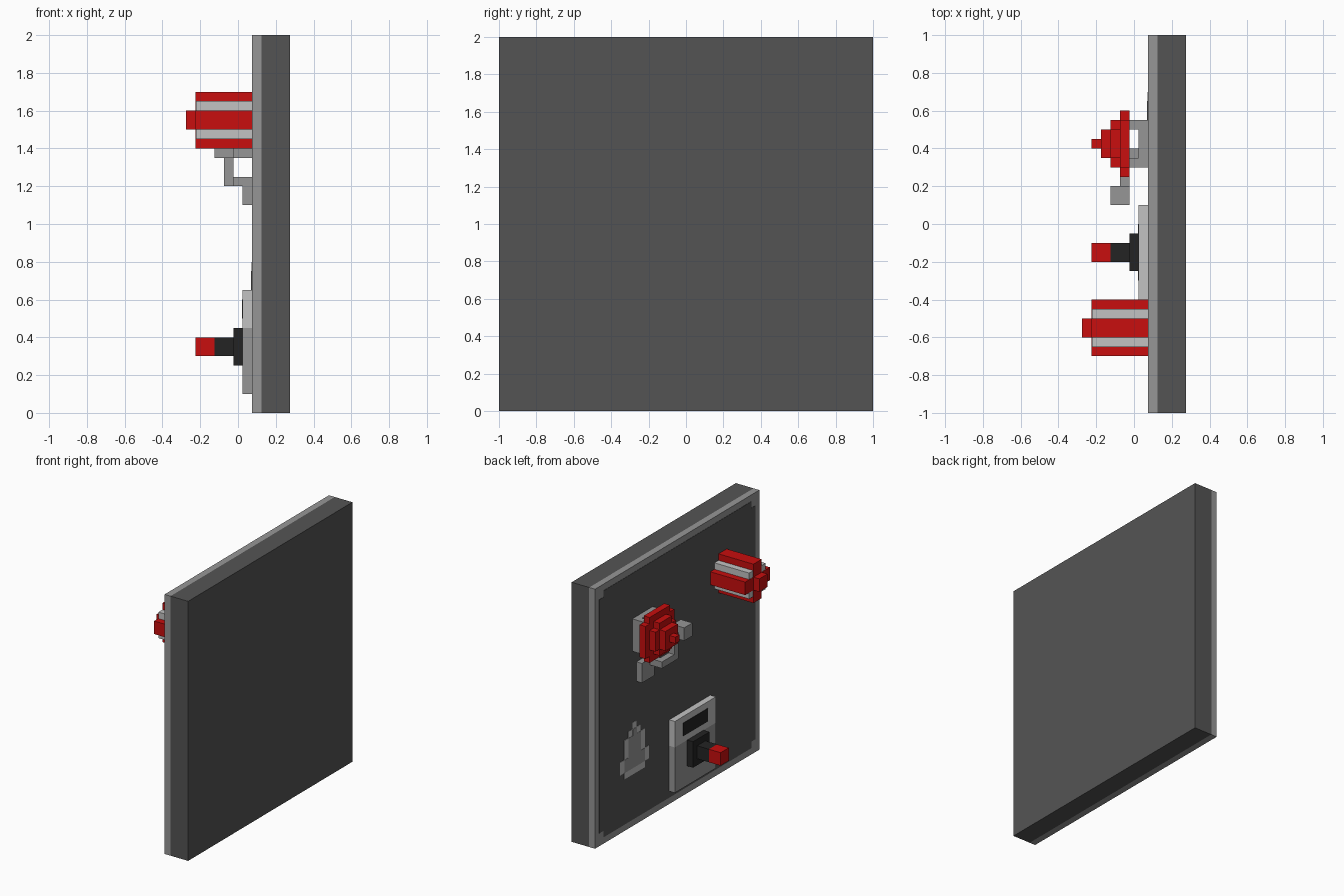
import bpy, bmesh

if "Cube" in bpy.data.objects:
    bpy.data.objects.remove(bpy.data.objects["Cube"], do_unlink=True)

V = 0.05      # step size of the blocky style
FACE = 0.075  # x of the panel's working face
SKIN = 0.004  # thickness of painted details


def material(name, srgb):
    rgb = [((c / 255 + 0.055) / 1.055) ** 2.4 if c > 10 else c / 255 / 12.92 for c in srgb]
    m = bpy.data.materials.new(name)
    m.use_nodes = True
    m.diffuse_color = (*rgb, 1)
    bsdf = m.node_tree.nodes["Principled BSDF"]
    bsdf.inputs["Base Color"].default_value = (*rgb, 1)
    bsdf.inputs["Roughness"].default_value = 0.8
    return m


DARK = material("dark grey", (84, 84, 84))
GREY = material("mid grey", (150, 150, 150))
LIGHT = material("light grey", (194, 194, 194))
RED = material("red", (200, 14, 14))
BLACK = material("black", (36, 36, 36))


def prism(name, x0, x1, outline, mat):
    """Extrude a (y, z) outline along x."""
    bm = bmesh.new()
    face = bm.faces.new([bm.verts.new((x0, y, z)) for y, z in outline])
    ext = bmesh.ops.extrude_face_region(bm, geom=[face])
    verts = [g for g in ext["geom"] if isinstance(g, bmesh.types.BMVert)]
    bmesh.ops.translate(bm, verts=verts, vec=(x1 - x0, 0, 0))
    bmesh.ops.recalc_face_normals(bm, faces=bm.faces)
    mesh = bpy.data.meshes.new(name)
    bm.to_mesh(mesh)
    bm.free()
    mesh.materials.append(mat)
    ob = bpy.data.objects.new(name, mesh)
    bpy.context.collection.objects.link(ob)
    return ob


def box(name, x, y, z, mat):
    return prism(name, x[0], x[1],
                 [(y[0], z[0]), (y[1], z[0]), (y[1], z[1]), (y[0], z[1])], mat)


def notched(cy, cz, hy, hz, c=V):
    """Rectangle outline with a square step cut from each corner."""
    quarter = [(hy, hz - c), (hy - c, hz - c), (hy - c, hz)]
    pts = quarter + [(-y, z) for y, z in reversed(quarter)]
    pts += [(-y, -z) for y, z in quarter] + [(y, -z) for y, z in reversed(quarter)]
    return [(cy + y, cz + z) for y, z in pts]


def stepped(cy, z0, rows):
    """Symmetric outline from (half width, height) rows stacked upward."""
    right, z = [], z0
    for half, height in rows:
        right += [(half, z), (half, z + height)]
        z += height
    return [(cy + y, z) for y, z in right] + [(cy - y, z) for y, z in reversed(right)]


# Wall panel: dark body, grey frame layer, dark inset field
box("panel_body", (0.125, 0.275), (-1, 1), (0, 2), DARK)
box("panel_frame", (FACE, 0.125), (-1, 1), (0, 2), GREY)
prism("panel_field", FACE - SKIN / 2, FACE + SKIN / 2, notched(0, 1, 0.95, 0.95), DARK)

# Painted warning patch: light border with grey centre
prism("patch_border", FACE - SKIN, FACE, stepped(
    0.525, 0.4, [(0.125, 0.05), (0.175, 0.1), (0.125, 0.15), (0.075, 0.05), (0.025, 0.05)]), LIGHT)
prism("patch_centre", FACE - 1.6 * SKIN, FACE, stepped(
    0.525, 0.45, [(0.125, 0.1), (0.075, 0.15), (0.025, 0.05)]), GREY)

# Lever switch: two-tone plate, slot, base, stem and grip
PY = (-0.4, 0.1)
box("switch_plate_lower", (0.025, FACE), PY, (0.1, 0.45), GREY)
box("switch_plate_upper", (0.025, FACE), PY, (0.45, 0.65), LIGHT)
box("switch_slot", (0.025 - SKIN, 0.025), (-0.3, 0.0), (0.5, 0.6), BLACK)
box("lever_base", (-0.025, 0.025), (-0.25, -0.05), (0.25, 0.45), BLACK)
box("lever_stem", (-0.125, -0.025), (-0.2, -0.1), (0.3, 0.4), BLACK)
box("lever_grip", (-0.225, -0.125), (-0.2, -0.1), (0.3, 0.4), RED)

# Ribbed drum: light core, crossed red ribs, red hub
CY, CZ = -0.55, 1.55


def drum_box(name, x, hy, hz, mat):
    box(name, x, (CY - hy, CY + hy), (CZ - hz, CZ + hz), mat)


drum_box("drum_core", (-0.223, FACE), 0.1, 0.1, LIGHT)
drum_box("drum_side_ribs", (-0.225, FACE), 0.15, 0.05, RED)
drum_box("drum_top_bottom_ribs", (-0.225, FACE), 0.05, 0.15, RED)
drum_box("drum_hub", (-0.275, -0.225), 0.05, 0.05, RED)

# Stepped red dome
DY, DZ = 0.425, 1.475
for i, half in enumerate((0.175, 0.125)):
    x1 = -0.025 - i * V
    prism(f"dome_layer_{i + 1}", x1 - V, x1, notched(DY, DZ, half, half), RED)
for i, half in enumerate((0.075, 0.025)):
    x1 = -0.125 - i * V
    box(f"dome_layer_{i + 3}", (x1 - V, x1), (DY - half, DY + half), (DZ - half, DZ + half), RED)

# Dome mount: back plate and two side struts
box("dome_back_plate", (0.025, FACE), (0.3, 0.55), (1.35, 1.6), GREY)
for side, y in (("left", 0.3), ("right", 0.5)):
    box(f"dome_strut_{side}", (-0.025, 0.025), (y, y + V), (1.35, 1.6), GREY)

# Bent pipe from the wall foot, under the dome, to the end block
box("pipe_foot", (0.025, FACE), (0.35, 0.5), (1.1, 1.25), GREY)
box("pipe_elbow", (-0.025, 0.025), (0.35, 0.4), (1.2, 1.25), GREY)
box("pipe_run", (-0.075, -0.025), (0.2, 0.4), (1.2, 1.25), GREY)
box("pipe_riser", (-0.075, -0.025), (0.2, 0.25), (1.25, 1.4), GREY)
box("pipe_end_block", (-0.125, -0.025), (0.1, 0.2), (1.35, 1.45), GREY)
